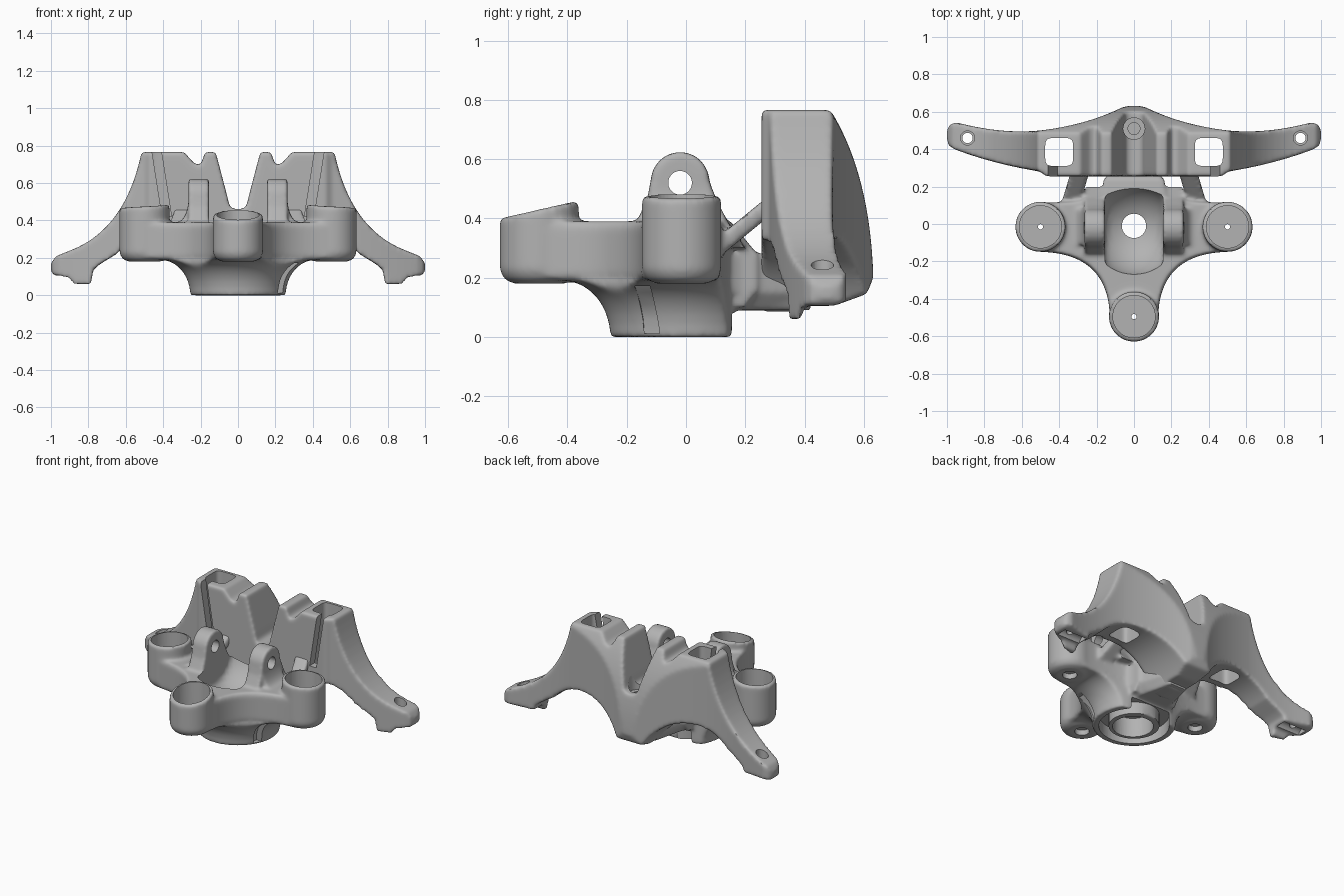
import bpy, bmesh
from math import cos, sin, pi, hypot, sqrt, radians, copysign
from mathutils import Vector

cube = bpy.data.objects.get("Cube")
if cube:
    bpy.data.objects.remove(cube)

grey = bpy.data.materials.new("matte_grey")
grey.use_nodes = True
grey.diffuse_color = (0.45, 0.45, 0.45, 1)
grey.node_tree.nodes["Principled BSDF"].inputs["Base Color"].default_value = (0.45, 0.45, 0.45, 1)


# ---------- helpers ----------
def curve(a, b, c, n=14):
    """Points of a quadratic curve from a to c, pulled towards b."""
    return [tuple((1 - t) ** 2 * p + 2 * t * (1 - t) * q + t * t * r
                  for p, q, r in zip(a, b, c)) for t in (i / n for i in range(n + 1))]


def line(a, c, n=6):
    return curve(a, [(p + q) / 2 for p, q in zip(a, c)], c, n)


def clean(points):
    out = []
    for p in points:
        if not out or hypot(p[0] - out[-1][0], p[1] - out[-1][1]) > 1e-4:
            out.append(p)
    return out


def mirrored(half):
    """Close a half outline that starts and ends on the centre line."""
    half = clean(half)
    return half + [(-x, y) for x, y in reversed(half[1:-1])]


def loft(name, rings):
    """Solid skinned through rings of equal length, capped at both ends."""
    bm = bmesh.new()
    rows = [[bm.verts.new(p) for p in ring] for ring in rings]
    n = len(rows[0])
    for lo, hi in zip(rows, rows[1:]):
        for i in range(n):
            bm.faces.new((lo[i], lo[(i + 1) % n], hi[(i + 1) % n], hi[i]))
    bm.faces.new(rows[0])
    bm.faces.new(rows[-1])
    bmesh.ops.recalc_face_normals(bm, faces=bm.faces)
    mesh = bpy.data.meshes.new(name)
    bm.to_mesh(mesh)
    bm.free()
    obj = bpy.data.objects.new(name, mesh)
    bpy.context.collection.objects.link(obj)
    return obj


def prism(name, outline, axis, lo, hi):
    """Extrude a 2D outline along x, y or z."""
    place = {"x": lambda p, d: (d, p[0], p[1]), "y": lambda p, d: (p[0], d, p[1]),
             "z": lambda p, d: (p[0], p[1], d)}[axis]
    return loft(name, [[place(p, d) for p in outline] for d in (lo, hi)])


def lathe(name, profile, cx=0, cy=0, n=48):
    return loft(name, [[(cx + r * cos(2 * pi * i / n), cy + r * sin(2 * pi * i / n), z)
                        for i in range(n)] for r, z in profile])


def disc(cx, cy, r, n=32, power=1.0):
    """Circle, or a rounded square when power is below one."""
    angles = [2 * pi * (i + .5) / n for i in range(n)]
    return [(cx + r * copysign(abs(cos(a)) ** power, cos(a)),
             cy + r * copysign(abs(sin(a)) ** power, sin(a))) for a in angles]


def rect(x0, x1, y0, y1):
    return [(x0, y0), (x1, y0), (x1, y1), (x0, y1)]


def apply_modifiers(obj):
    dg = bpy.context.evaluated_depsgraph_get()
    mesh = bpy.data.meshes.new_from_object(obj.evaluated_get(dg))
    obj.modifiers.clear()
    obj.data = mesh


def combine(obj, others, operation):
    for other in others:
        mod = obj.modifiers.new("combine", "BOOLEAN")
        mod.operation, mod.solver, mod.object = operation, "MANIFOLD", other
    apply_modifiers(obj)
    for other in others:
        bpy.data.objects.remove(other)


def soften(obj):
    """Blend joints and round all edges like a casting."""
    mod = obj.modifiers.new("blend", "REMESH")
    mod.mode, mod.voxel_size = "VOXEL", 0.01
    mod = obj.modifiers.new("round", "SMOOTH")
    mod.factor, mod.iterations = 0.5, 12
    apply_modifiers(obj)


def finish(obj):
    obj.data.materials.clear()
    obj.data.materials.append(grey)
    bpy.ops.object.select_all(action="DESELECT")
    obj.select_set(True)
    bpy.context.view_layer.objects.active = obj
    bpy.ops.object.shade_smooth_by_angle(angle=radians(40))


# ---------- three-armed body with flared hub ----------
deck = mirrored(line((0, -.49), (.125, -.49)) + curve((.13, -.47), (.15, -.17), (.47, -.15))
                + line((.5, -.145), (.5, .115)) + curve((.42, .115), (.28, .12), (.2, .145))
                + line((.16, .16), (0, .16)))


def deck_ring(z, inset=1.0):
    ring = []
    flare = .255 + .16 * (1 - sqrt(1 - (z / .19) ** 2)) if z < .19 else 9
    for x, y in deck:
        f = min(inset, flare / hypot(x, y))
        ring.append((x * f, min(y * f, .155), z))
    return ring


levels = [0, .04, .08, .11, .135, .155, .17, .18, .187]
body = loft("body", [deck_ring(z) for z in levels]
            + [deck_ring(.192, .96), deck_ring(.21), deck_ring(.37), deck_ring(.39, .97)])

# cups, with rims sloping down away from the centre
CUPS = [(.5, -.015, .475, .06), (-.5, -.015, .475, .06), (0, -.495, .43, .23)]
parts = []
for cx, cy, top, slope in CUPS:
    cup = lathe("cup", [(.085, .18), (.117, .193), (.134, .225), (.134, top)], cx, cy)
    inward = Vector((-cx, -cy, 0)).normalized()
    for v in cup.data.vertices:
        if v.co.z > top - .01:
            v.co.z += slope * (v.co - Vector((cx, cy, v.co.z))).dot(inward)
    parts.append(cup)

# pivot lugs with flared feet, and splayed sloping struts
lug = [(-.2, .3), (-.165, .39), (-.13, .47)] + \
      [(-.02 - .1 * cos(a * pi / 12), .522 + .102 * sin(a * pi / 12)) for a in range(13)] + \
      [(.1, .47), (.14, .39), (.2, .3)]
flared_foot = [(.24, .36), (.33, .36)] + curve((.33, .385), (.268, .4), (.262, .53), 8)
for s in (-1, 1):
    parts.append(prism("lug", lug, "x", s * .155, s * .265))
    parts.append(prism("lug_foot", [(s * x, z) for x, z in flared_foot], "y", -.11, .08))
    parts.append(loft("strut", [[(s * (x + dx), y, z + dz) for dx, dz in
                                 rect(-.05, .05, -.035, .035)]
                                for x, y, z in ((.35, .07, .27), (.285, .29, .45))]))

# keel tapering back from the hub, and the sloping wall behind the wheel pocket
parts += [loft("keel", [[(x * w, y, z) for x, z in
                         [(-.7, .09), (.7, .09), (1, .15), (1, .28), (-1, .28), (-1, .15)]]
                        for w, y in ((.21, .1), (.17, .18), (.14, .27), (.09, .42))]),
          prism("back_wall", [(.08, .1), (.2, .1), (.24, .16), (.24, .28), (.15, .39), (.08, .39)],
                "x", -.165, .165)]
combine(body, parts, "UNION")
soften(body)

# cup wells with screw holes
cuts = []
for cx, cy, top, slope in CUPS:
    cuts.append(lathe("well", [(.113, .25), (.113, .7)], cx, cy))
    cuts.append(lathe("screw_hole", [(.045, .1), (.045, .215), (.014, .216), (.014, .3)], cx, cy, 24))

# wheel pocket, pivot hole, hub recess and leaning cable notch
rings = [(.25 * sin(a * pi / 20), .46 - .25 * cos(a * pi / 20)) for a in range(1, 20)]
pocket = lathe("pocket", rings, 0, -.03)
for v in pocket.data.vertices:
    v.co.x = max(-.155, min(.155, v.co.x))
notch = prism("notch", [(.2, .012), (.3, .012), (.36, .172), (.29, .172), (.27, .15),
                        (.225, .11), (.205, .06)], "y", -.14, -.09)
for v in notch.data.vertices:
    v.co.y -= 1.1 * v.co.z ** 2
cuts += [pocket, notch, prism("pivot_hole", disc(-.02, .52, .04), "x", -.5, .5),
         lathe("bore", [(.125, -.1), (.125, .13), (.065, .131), (.065, .4)], 0, -.01)]
recess = lathe("recess", [(.215, -.1), (.215, .08)])
combine(recess, [lathe("inner_tube", [(.155, -.2), (.155, .2)])], "DIFFERENCE")
combine(body, cuts + [recess], "DIFFERENCE")
finish(body)

# ---------- rear wing: front, top and side outlines intersected ----------
front = mirrored([(0, .085)] + curve((.07, .09), (.18, .33), (.42, .33))
                 + curve((.42, .33), (.56, .32), (.65, .22)) + [(.74, .165), (.775, .135)]
                 + [(.785, .06), (.88, .06), (.91, .095), (.98, .1), (1, .13),
                    (1, .17), (.975, .208)] + curve((.9, .238), (.6, .35), (.515, .768))
                 + [(.29, .768), (.235, .705), (.2, .695), (.175, .768), (.12, .768),
                    (.055, .52), (.045, .475), (.02, .46), (0, .46)])
above = mirrored([(0, .255), (.47, .255), (.495, .275)] + curve((.5, .28), (.75, .32), (.96, .4))
                 + [(.99, .42), (1.003, .46), (.998, .51), (.98, .535), (.95, .542)]
                 + curve((.93, .538), (.7, .48), (.5, .5))
                 + curve((.5, .5), (.25, .53), (.06, .625)) + [(0, .637)])
side = clean([(.2, .05), (.385, .05), (.4, .105), (.5, .105), (.61, .145)]
             + curve((.632, .2), (.622, .55), (.487, .766)) + [(.2, .766)])
wing = prism("rear_wing", front, "y", .1, .8)
combine(wing, [prism("plan", above, "z", -.1, 1), prism("side", side, "x", -1.2, 1.2)], "INTERSECT")
soften(wing)

# rounded sockets, slanted front slots, countersunk arm holes and hollow feet
cuts = [lathe("centre_bore", [(.032, .3), (.032, .43), (.058, .431), (.058, .6)], 0, .51, 24)]
for s in (-1, 1):
    cuts += [prism("socket", disc(s * .4, .385, .075, 40, .4), "z", -.1, 1),
             prism("slot", [(s * x, z) for x, z in
                            ((.415, .8), (.465, .8), (.405, .42), (.355, .42))], "y", .1, .33),
             lathe("arm_hole", [(.028, -.1), (.028, .17), (.038, .171), (.038, .5)],
                   s * .89, .46, 24),
             prism("foot_hollow", disc(.455, .1, .035), "x", s * .79, s * .96)]
combine(wing, cuts, "DIFFERENCE")
finish(wing)
